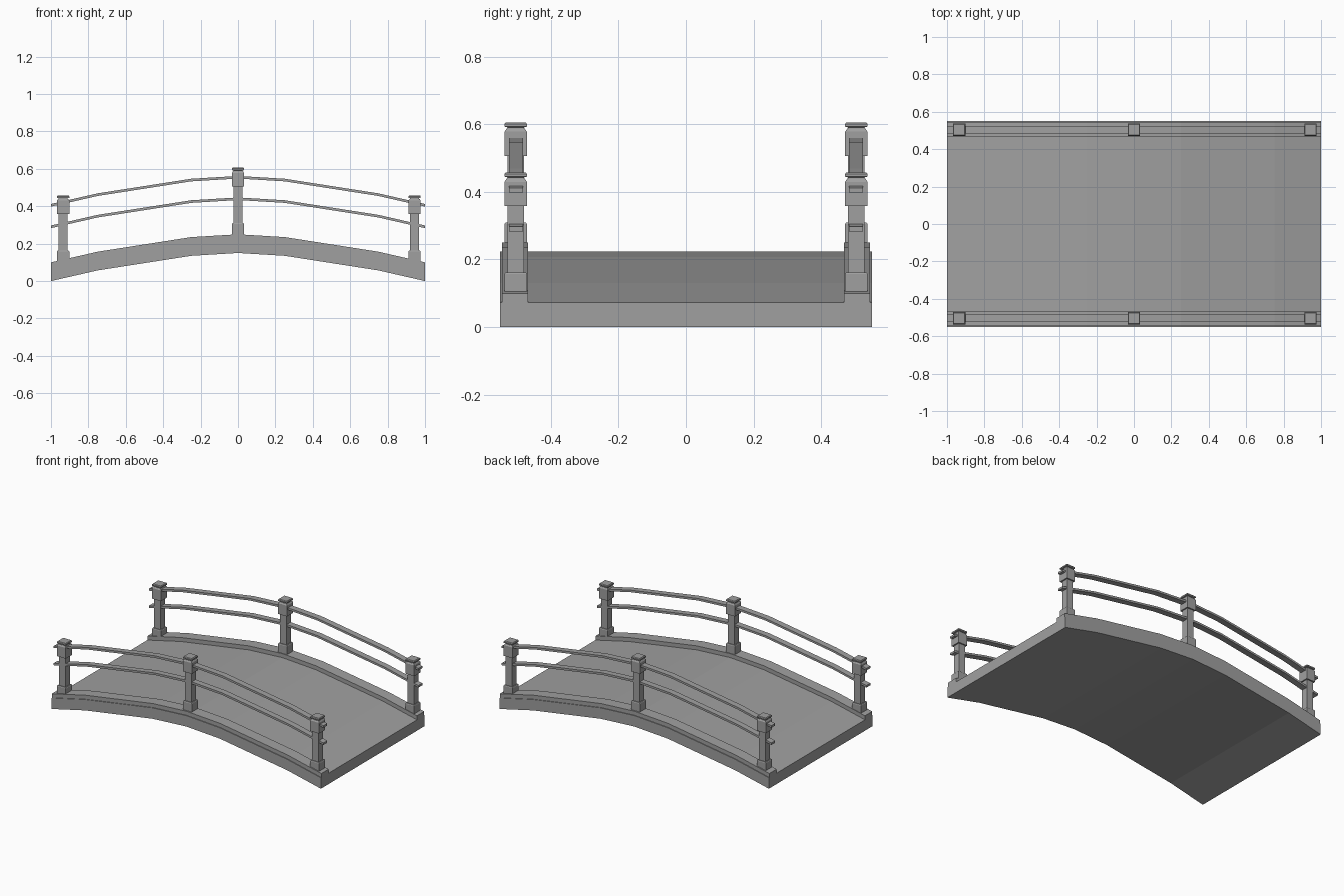
import bpy
import bmesh

cube = bpy.data.objects.get("Cube")
if cube:
    bpy.data.objects.remove(cube, do_unlink=True)

stone = bpy.data.materials.new("grey_stone")
stone.use_nodes = True
GREY = (0.35, 0.35, 0.35, 1)
stone.diffuse_color = GREY
stone.node_tree.nodes["Principled BSDF"].inputs["Base Color"].default_value = GREY

# Underside of the arch, as (x, z)
half = [(0.25, 0.135), (0.75, 0.057), (1.0, 0.0)]
ARCH = [(-x, z) for x, z in reversed(half)] + [(0, 0.15)] + half


def loft(name, rings):
    """Skin a row of four-cornered rings and close both ends."""
    bm = bmesh.new()
    loops = [[bm.verts.new(p) for p in ring] for ring in rings]
    for a, b in zip(loops, loops[1:]):
        for i in range(4):
            j = (i + 1) % 4
            bm.faces.new((a[i], a[j], b[j], b[i]))
    bm.faces.new(loops[0])
    bm.faces.new(loops[-1])
    bmesh.ops.recalc_face_normals(bm, faces=bm.faces)
    mesh = bpy.data.meshes.new(name)
    bm.to_mesh(mesh)
    bm.free()
    mesh.materials.append(stone)
    obj = bpy.data.objects.new(name, mesh)
    bpy.context.collection.objects.link(obj)
    return obj


def arched_beam(name, y0, y1, low, high):
    """Rectangular beam that follows the arch."""
    return loft(name, [[(x, y0, z + low), (x, y1, z + low),
                        (x, y1, z + high), (x, y0, z + high)] for x, z in ARCH])


# Post outline: (half width, height above its foot)
POST = [(0.033, 0), (0.033, 0.055), (0.030, 0.06), (0.024, 0.06),
        (0.024, 0.256), (0.033, 0.256), (0.033, 0.328), (0.027, 0.337),
        (0.024, 0.337), (0.024, 0.341), (0.033, 0.343), (0.033, 0.351),
        (0.029, 0.356)]


def post(name, x, y, foot):
    return loft(name, [[(x - r, y - r, foot + h), (x + r, y - r, foot + h),
                        (x + r, y + r, foot + h), (x - r, y + r, foot + h)]
                       for r, h in POST])


# Deck slab
arched_beam("deck", -0.55, 0.55, 0, 0.073)

# Curb, rails and posts along each side
for side, s in (("front", -1), ("back", 1)):
    arched_beam(side + "_curb", s * 0.468, s * 0.545, 0.073, 0.1)
    arched_beam(side + "_upper_rail", s * 0.483, s * 0.524, 0.398, 0.412)
    arched_beam(side + "_lower_rail", s * 0.483, s * 0.524, 0.283, 0.297)
    for place, x, foot in (("right", -0.935, 0.102), ("middle", 0, 0.25),
                           ("left", 0.944, 0.102)):
        post(f"{side}_{place}_post", x, s * 0.504, foot)
